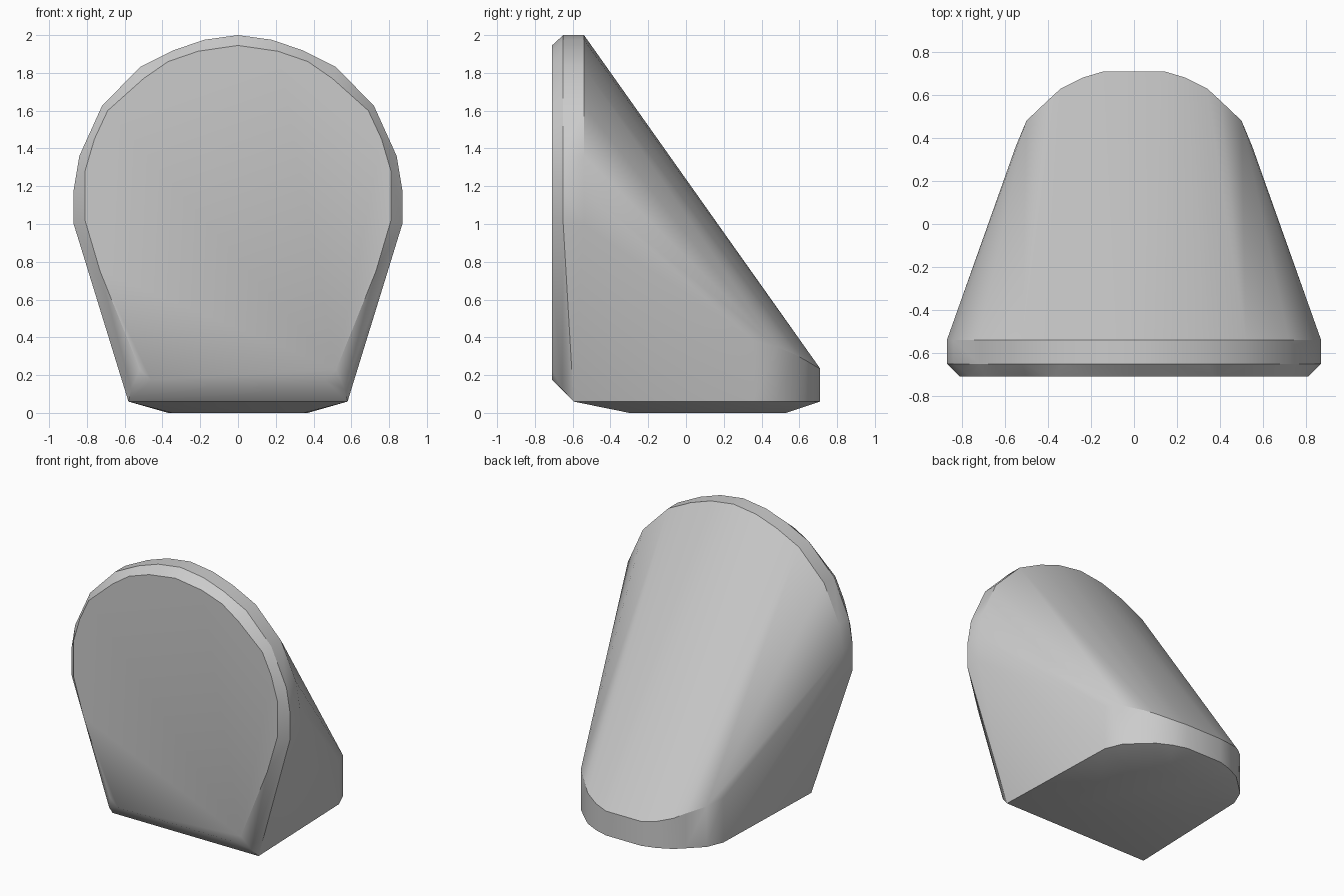
import bpy, bmesh, math

cube = bpy.data.objects.get("Cube")
if cube:
    bpy.data.objects.remove(cube, do_unlink=True)

grey = bpy.data.materials.new("plain grey")
grey.use_nodes = True
grey.diffuse_color = (0.6, 0.6, 0.6, 1)
grey.node_tree.nodes["Principled BSDF"].inputs["Base Color"].default_value = (0.6, 0.6, 0.6, 1)


def mirrored(points):
    return [(s * x, y, z) for x, y, z in points for s in (1, -1)]


# Flat front face: round top, straight tapering sides (x, z)
face = [(0, 1.945), (.21, 1.915), (.37, 1.86), (.5, 1.77), (.69, 1.6), (.76, 1.45),
        (.81, 1.28), (.81, 1.02), (.73, .75), (.52, .23), (.46, .175)]
# Wider rim behind the front bevel (x, z)
rim = [(0, 2), (.18, 1.975), (.34, 1.92), (.52, 1.83), (.72, 1.625), (.8, 1.45),
       (.84, 1.36), (.87, 1.18), (.87, 1)]
# Rounded heel: x, y and the height of its upper edge
heel = [(.14, .71, .235), (.24, .68, .25), (.34, .63, .28), (.4, .575, .31),
        (.5, .48, .35), (.55, .36, .38)]
# Sole and lower front corners
sole = [(.35, -.3, 0), (.37, .1, 0), (.34, .35, 0), (.14, .53, 0)]
corners = [(.565, -.655, .125), (.58, -.595, .06)]

points = [(x, -.71, z) for x, z in face]
points += [(x, y, z) for x, z in rim for y in (-.65, -.54)]
points += heel + [(x, y, .06) for x, y, z in heel] + sole + corners

# Stretch one convex skin over the profiles
bm = bmesh.new()
for p in mirrored(points):
    bm.verts.new(p)
bmesh.ops.remove_doubles(bm, verts=bm.verts[:], dist=1e-4)
hull = bmesh.ops.convex_hull(bm, input=bm.verts[:])
unused = {g for g in hull["geom_interior"] + hull["geom_unused"]
          if isinstance(g, bmesh.types.BMVert)}
bmesh.ops.delete(bm, geom=list(unused), context="VERTS")
bmesh.ops.dissolve_limit(bm, angle_limit=math.radians(1), verts=bm.verts[:], edges=bm.edges[:])
bmesh.ops.recalc_face_normals(bm, faces=bm.faces[:])

mesh = bpy.data.meshes.new("wedge_body")
bm.to_mesh(mesh)
bm.free()
mesh.materials.append(grey)
body = bpy.data.objects.new("wedge_body", mesh)
bpy.context.collection.objects.link(body)
bpy.context.view_layer.objects.active = body
body.select_set(True)
bpy.ops.object.shade_smooth_by_angle(angle=math.radians(30))
